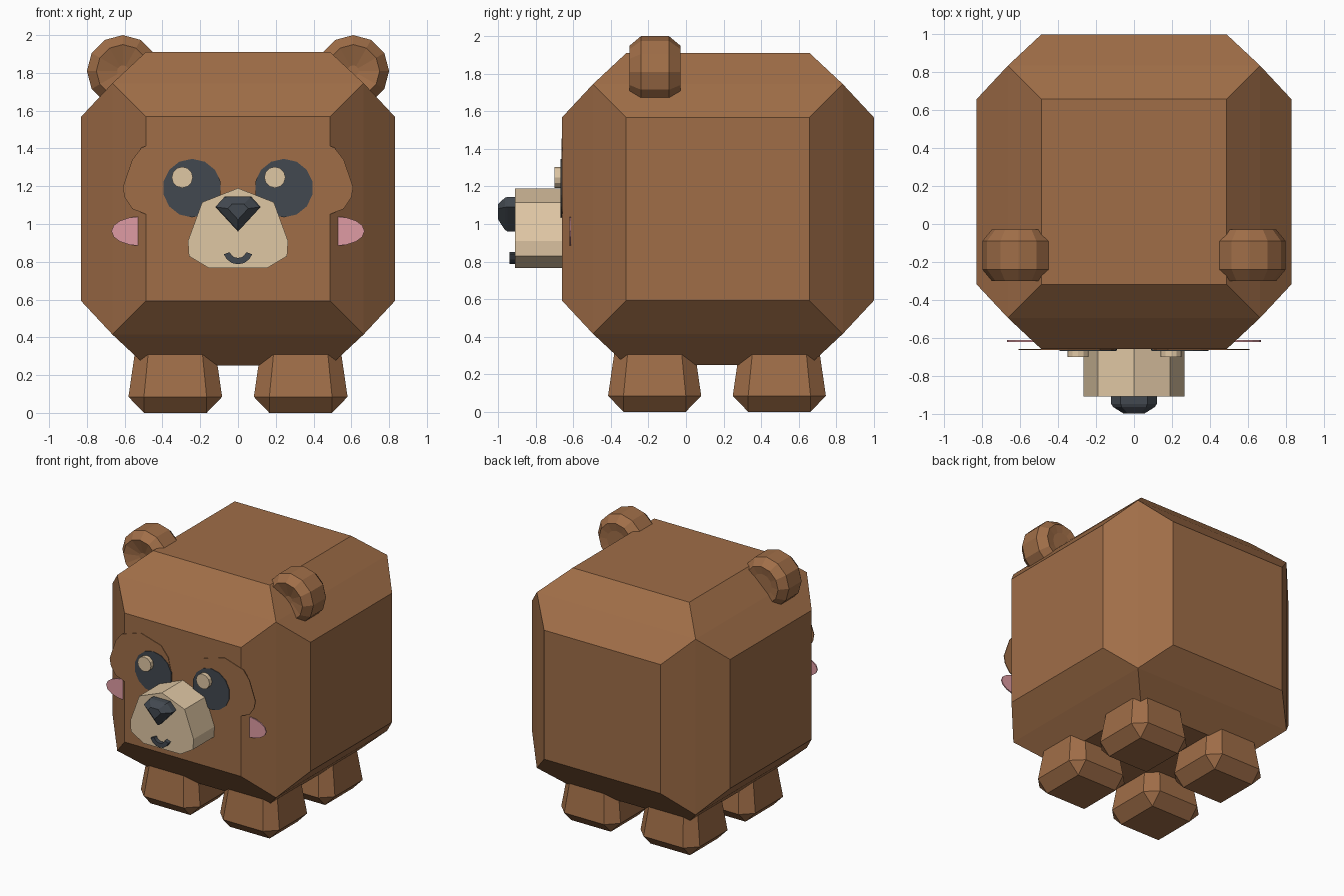
import bpy, bmesh, math
from mathutils import Vector

if "Cube" in bpy.data.objects:
    bpy.data.objects.remove(bpy.data.objects["Cube"])


def material(name, r, g, b):
    m = bpy.data.materials.new(name)
    m.diffuse_color = (r, g, b, 1)
    m.use_nodes = True
    m.node_tree.nodes["Principled BSDF"].inputs["Base Color"].default_value = m.diffuse_color
    return m


BROWN = material("brown fur", 0.35, 0.155, 0.064)
TAN = material("tan", 0.74, 0.57, 0.37)
DARK = material("charcoal", 0.055, 0.066, 0.08)
PINK = material("pink", 0.74, 0.33, 0.37)


def finish(name, bm, mat):
    bmesh.ops.recalc_face_normals(bm, faces=bm.faces)
    me = bpy.data.meshes.new(name)
    bm.to_mesh(me)
    bm.free()
    me.materials.append(mat)
    ob = bpy.data.objects.new(name, me)
    bpy.context.collection.objects.link(ob)
    return ob


def loft(name, rings, mat):
    """Skin a list of equal-length closed rings and cap both ends."""
    bm = bmesh.new()
    vs = [[bm.verts.new(p) for p in ring] for ring in rings]
    n = len(vs[0])
    for a, b in zip(vs, vs[1:]):
        for i in range(n):
            j = (i + 1) % n
            bm.faces.new((a[i], a[j], b[j], b[i]))
    bm.faces.new(vs[0])
    bm.faces.new(vs[-1])
    return finish(name, bm, mat)


def plate(name, pts, front, back, mat):
    return loft(name, [[(x, y, z) for x, z in pts] for y in (front, back)], mat)


def ellipse(cx, cz, rx, rz, n, turn=0.0):
    return [(cx + rx * math.cos(turn + math.tau * i / n),
             cz + rz * math.sin(turn + math.tau * i / n)) for i in range(n)]


def mirrored(half):
    """Complete a half outline whose first point lies on the centre line."""
    return half + [(-x, z) for x, z in reversed(half[1:])]


# Body: cube with every face inset and pushed out
bm = bmesh.new()
bmesh.ops.create_cube(bm, size=1.33)
for f in list(bm.faces):
    n = f.normal.copy()
    bmesh.ops.inset_individual(bm, faces=[f], thickness=0.25)
    for v in f.verts:
        v.co += n * 0.165
bmesh.ops.translate(bm, verts=bm.verts, vec=(0, 0.17, 1.08))
finish("body", bm, BROWN)

# Legs: tapered chamfered blocks
def chamfered(cx, cy, h, c, z):
    pts = [(h, -c), (h, c), (c, h), (-c, h), (-h, c), (-h, -c), (-c, -h), (c, -h)]
    return [(cx + x, cy + y, z) for x, y in pts]


for side, sx in (("right", 1), ("left", -1)):
    for end, cy in (("front", -0.167), ("back", 0.497)):
        cx = sx * 0.332
        leg = loft(f"{end}_{side}_leg", [chamfered(cx, cy, 0.166, 0.1659, 0),
                                         chamfered(cx, cy, 0.248, 0.166, 0.085),
                                         chamfered(cx, cy, 0.205, 0.137, 0.38)], BROWN)

    # Ears: rounded discs with a shallow bowl in front
    profile = [(-0.265, 0.03), (-0.30, 0.14), (-0.24, 0.19), (-0.09, 0.19), (-0.03, 0.14), (-0.04, 0.08)]
    loft(f"{side}_ear", [[(x, y, z) for x, z in ellipse(sx * 0.61, 1.81, r, r, 12)]
                         for y, r in profile], BROWN)

    # Eye patches, eyes, highlights and cheeks
    patch = [(0.61, 1.195), (0.56, 1.34), (0.51, 1.405), (0.35, 1.455), (0.18, 1.405), (0.12, 1.33),
             (0.09, 1.2), (0.10, 1.037), (0.45, 1.037), (0.56, 1.08), (0.60, 1.14)]
    plate(f"{side}_eye_patch", [(sx * x, z) for x, z in patch], -0.664, -0.658, BROWN)
    plate(f"{side}_eye", ellipse(sx * 0.243, 1.19, 0.155, 0.155, 14, math.pi / 14), -0.669, -0.66, DARK)
    plate(f"{side}_eye_highlight", ellipse(sx * 0.245 - 0.05, 1.247, 0.056, 0.056, 12), -0.70, -0.665, TAN)
    plate(f"{side}_cheek", ellipse(sx * 0.515, 0.962, 0.155, 0.078, 16), -0.621, -0.612, PINK)

# Muzzle
muzzle = mirrored([(0, 1.19), (0.19, 1.115), (0.265, 0.91), (0.26, 0.83), (0.155, 0.767)])
plate("muzzle", muzzle, -0.91, -0.63, TAN)

# Nose: faceted wedge
outline = mirrored([(0, 1.145), (0.07, 1.145), (0.12, 1.09), (0, 0.96)][:3])
outline.insert(3, (0, 0.96))


def nose_ring(y, s):
    return [(x * s, y, 1.075 + (z - 1.075) * s) for x, z in outline]


loft("nose", [nose_ring(-1.0, 0.45), nose_ring(-0.965, 0.92), nose_ring(-0.95, 1), nose_ring(-0.90, 1)], DARK)

# Mouth: smiling arc
arc = [math.radians(200 + 140 * i / 6) for i in range(7)]
smile = [(r * math.cos(a), 0.867 + r * math.sin(a))
         for r, seq in ((0.08, arc), (0.047, arc[::-1])) for a in seq]
plate("mouth", smile, -0.94, -0.90, DARK)
